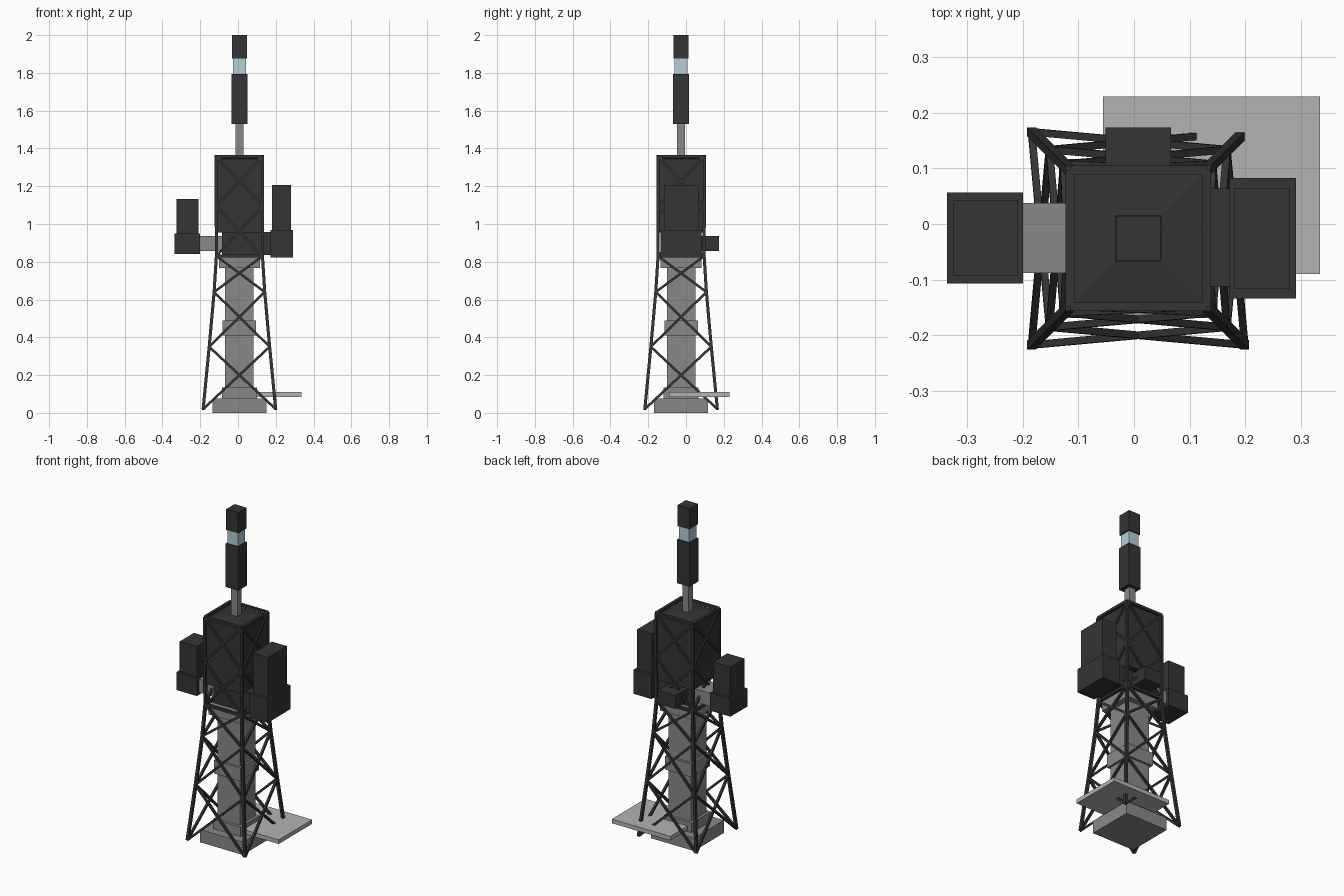
import bpy, bmesh
from mathutils import Vector

if "Cube" in bpy.data.objects:
    bpy.data.objects.remove(bpy.data.objects["Cube"])

CX, CY = 0.0075, -0.026   # tower axis


def material(name, rgb):
    m = bpy.data.materials.new(name)
    m.diffuse_color = (*rgb, 1)
    m.use_nodes = True
    m.node_tree.nodes["Principled BSDF"].inputs["Base Color"].default_value = m.diffuse_color
    return m


DARK = material("dark_metal", (0.035, 0.035, 0.035))
GREY = material("grey_metal", (0.25, 0.25, 0.25))
PALE = material("pale_metal", (0.45, 0.45, 0.45))
GLASS = material("pale_glass", (0.45, 0.62, 0.70))


def finish(name, bm, mat):
    bmesh.ops.recalc_face_normals(bm, faces=bm.faces)
    me = bpy.data.meshes.new(name)
    bm.to_mesh(me)
    bm.free()
    me.materials.append(mat)
    ob = bpy.data.objects.new(name, me)
    bpy.context.collection.objects.link(ob)
    return ob


def box(name, x, y, z, mat):
    bm = bmesh.new()
    bmesh.ops.create_cube(bm, size=1)
    for v in bm.verts:
        v.co = [r[0] if c < 0 else r[1] for c, r in zip(v.co, (x, y, z))]
    return finish(name, bm, mat)


def square(name, h, z0, z1, mat):
    return box(name, (CX - h, CX + h), (CY - h, CY + h), (z0, z1), mat)


def beam(bm, a, b, w):
    # square bar between two points
    a, b = Vector(a), Vector(b)
    d = (b - a).normalized()
    ref = Vector((1, 0, 0)) if abs(d.x) < 0.5 else Vector((0, 1, 0))
    u = (ref - d * ref.dot(d)).normalized() * w / 2
    v = d.cross(u)
    rings = [[bm.verts.new(p + u * i + v * j)
              for i, j in ((-1, -1), (1, -1), (1, 1), (-1, 1))] for p in (a, b)]
    bm.faces.new(rings[0])
    bm.faces.new(rings[1])
    for k in range(4):
        n = (k + 1) % 4
        bm.faces.new((rings[0][k], rings[0][n], rings[1][n], rings[1][k]))


# central column with its stepped collars
square("foundation_block", 0.143, 0, 0.077, GREY)
square("column_foot", 0.092, 0.077, 0.135, GREY)
square("column", 0.075, 0.13, 0.955, GREY)
square("column_band", 0.089, 0.41, 0.49, GREY)
square("column_top_collar", 0.109, 0.768, 0.83, GREY)

# side landing slab
box("ground_slab", (-0.056, 0.335), (-0.09, 0.23), (0.085, 0.11), PALE)

# dark upper cabin with a shallow pyramid roof
square("upper_cabin", 0.121, 0.955, 1.345, DARK)
bm = bmesh.new()
apex = bm.verts.new((CX, CY, 1.363))
base = [bm.verts.new((CX + i * 0.121, CY + j * 0.121, 1.345))
        for i, j in ((-1, -1), (1, -1), (1, 1), (-1, 1))]
for k in range(4):
    bm.faces.new((base[k], base[(k + 1) % 4], apex))
finish("cabin_roof", bm, DARK)

# lattice frame: legs, cross braces and rims on four faces
CORNERS = ((-1, -1), (1, -1), (1, 1), (-1, 1))
LEVELS = ((0.02, 0.192), (0.35, 0.160), (0.64, 0.134),
          (0.83, 0.122), (1.095, 0.123), (1.357, 0.123))


def node(k, level):
    z, h = LEVELS[level]
    i, j = CORNERS[k % 4]
    return (CX + i * h, CY + j * h, z)


legs, braces, rims = bmesh.new(), bmesh.new(), bmesh.new()
for k in range(4):
    for n in range(len(LEVELS) - 1):
        beam(legs, node(k, n), node(k, n + 1), 0.016)
        beam(braces, node(k, n), node(k + 1, n + 1), 0.013)
        beam(braces, node(k + 1, n), node(k, n + 1), 0.013)
    for n in (3, 5):
        beam(rims, node(k, n), node(k + 1, n), 0.016)
finish("lattice_legs", legs, DARK)
finish("lattice_cross_braces", braces, DARK)
finish("lattice_rims", rims, DARK)

# side pods and their arms
box("left_arm", (-0.205, -0.06), (-0.088, 0.038), (0.857, 0.937), GREY)
box("left_pod_base", (-0.337, -0.2), (-0.107, 0.057), (0.842, 0.95), DARK)
box("left_pod_upper", (-0.325, -0.21), (-0.093, 0.043), (0.95, 1.133), DARK)
box("right_arm", (-0.085, 0.175), (-0.113, 0.064), (0.835, 0.957), DARK)
box("right_pod_base", (0.172, 0.292), (-0.134, 0.083), (0.822, 0.968), DARK)
box("right_pod_upper", (0.181, 0.281), (-0.117, 0.065), (0.968, 1.207), DARK)
box("back_box", (-0.051, 0.067), (0.04, 0.174), (0.857, 0.937), DARK)

# mast and lantern
square("mast", 0.021, 1.345, 1.535, GREY)
square("lantern_body", 0.042, 1.53, 1.793, DARK)
square("lantern_glass", 0.034, 1.793, 1.875, GLASS)
square("lantern_cap", 0.04, 1.875, 2.0, DARK)
